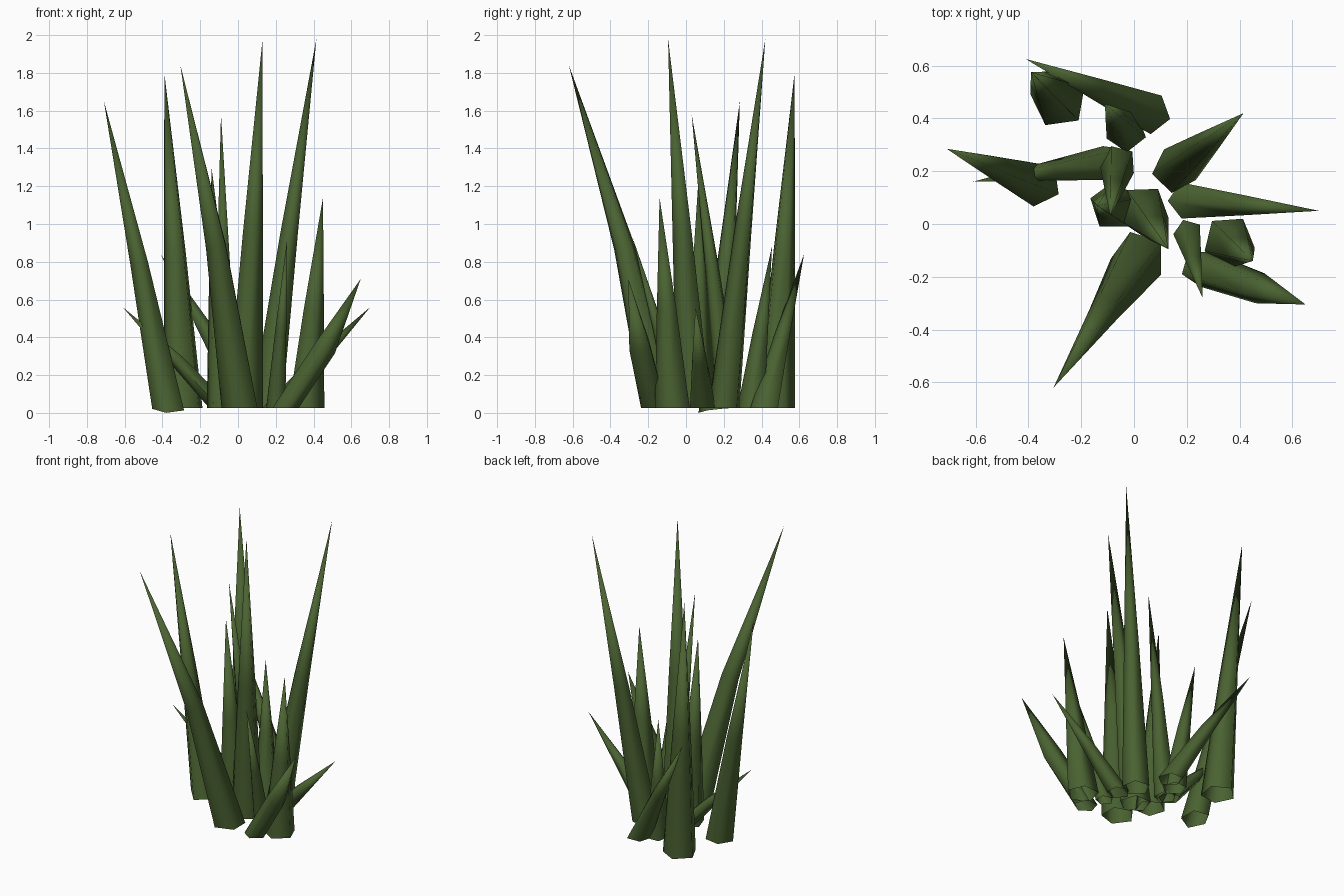
import bpy
import bmesh
from math import radians, cos, sin, tau
from mathutils import Vector

default_cube = bpy.data.objects.get("Cube")
if default_cube:
    bpy.data.objects.remove(default_cube, do_unlink=True)

SIDES = 5
GROUND = 0.025

# One deep green for the whole clump
green = bpy.data.materials.new("leaf_green")
green.use_nodes = True
leaf_colour = (0.068, 0.122, 0.031, 1.0)
green.diffuse_color = leaf_colour
green.node_tree.nodes["Principled BSDF"].inputs["Base Color"].default_value = leaf_colour


def add_ring(mesh, centre, radius, turn, axis=None):
    """Add a five-sided ring of vertices, optionally square to an axis."""
    tilt = Vector((0, 0, 1)).rotation_difference(axis) if axis else None
    ring = []
    for i in range(SIDES):
        angle = turn + tau * i / SIDES
        offset = Vector((cos(angle), sin(angle), 0)) * radius
        if tilt:
            offset.rotate(tilt)
        ring.append(mesh.verts.new(centre + offset))
    return ring


def add_blade(name, root, radius, tip, turn, sway=0.45, fullness=0.56, dip=0):
    """Build a hollow pointed blade: open root, middle ring that may bend, and tip."""
    root = Vector((*root, GROUND))
    tip = Vector(tip)
    lean = tip - root
    middle = root + Vector((lean.x * sway, lean.y * sway, lean.z * 0.47))

    mesh = bmesh.new()
    lower = add_ring(mesh, root, radius, radians(turn))
    upper = add_ring(mesh, middle, radius * fullness, radians(turn), lean.normalized())
    point = mesh.verts.new(tip)
    for i in range(SIDES):
        j = (i + 1) % SIDES
        mesh.faces.new((lower[i], lower[j], upper[j], upper[i]))
        mesh.faces.new((upper[i], upper[j], point))
    # A dipping root sinks on its front side
    for vert in lower:
        vert.co.z -= dip * max(0, root.y - vert.co.y) / radius

    data = bpy.data.meshes.new(name)
    mesh.to_mesh(data)
    mesh.free()
    data.materials.append(green)
    blade = bpy.data.objects.new(name, data)
    bpy.context.collection.objects.link(blade)
    bpy.ops.object.select_all(action="DESELECT")
    blade.select_set(True)
    bpy.context.view_layer.objects.active = blade
    bpy.ops.object.shade_smooth_by_angle(angle=radians(80))


# Tall outer blades
add_blade("blade_outer_right", (-0.365, 0.155), 0.09, (-0.71, 0.285, 1.65), turn=44, dip=0.025)
add_blade("blade_back_right", (-0.285, 0.47), 0.108, (-0.39, 0.575, 1.80), turn=26)
add_blade("blade_front", (0.018, -0.13), 0.105, (-0.305, -0.62, 1.84), turn=36, sway=0.4)
add_blade("blade_centre", (0.035, 0.05), 0.1, (0.13, -0.095, 1.98), turn=56)
add_blade("blade_back_left", (0.155, 0.205), 0.088, (0.415, 0.42, 1.98), turn=46)

# Medium inner blades
add_blade("blade_inner_back", (-0.06, 0.23), 0.07, (-0.09, 0.03, 1.58), turn=40)
add_blade("blade_inner_right", (-0.075, 0.068), 0.095, (-0.14, 0.07, 1.30), turn=18)
add_blade("blade_left", (0.36, -0.065), 0.1, (0.45, -0.14, 1.14), turn=58)
add_blade("blade_inner_left", (0.205, -0.037), 0.056, (0.26, -0.28, 0.92), turn=38)
add_blade("blade_inner_rear", (-0.03, 0.35), 0.078, (-0.11, 0.455, 0.88), turn=56)

# Short blades that splay outward
add_blade("splay_left", (0.2, 0.09), 0.072, (0.70, 0.05, 0.56), turn=38)
add_blade("splay_front_left", (0.25, -0.165), 0.073, (0.65, -0.305, 0.71),
          turn=56, sway=0.53, fullness=0.85)
add_blade("splay_right", (-0.085, 0.235), 0.068, (-0.61, 0.16, 0.56), turn=46)
add_blade("splay_back_right", (0.06, 0.42), 0.08, (-0.41, 0.625, 0.84), turn=56)
